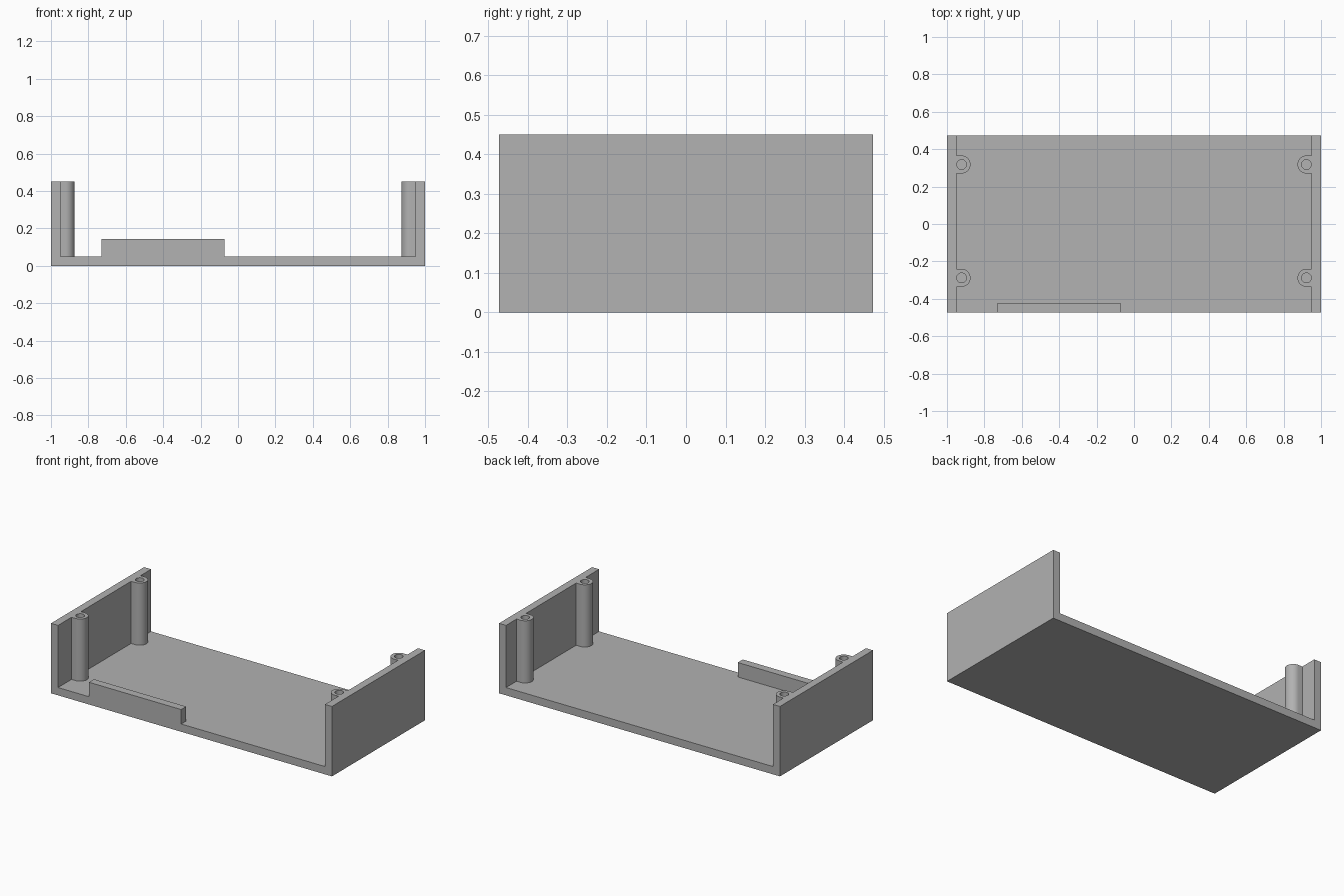
import bpy
import bmesh
from math import pi, cos, sin, radians

old = bpy.data.objects.get("Cube")
if old:
    bpy.data.objects.remove(old, do_unlink=True)

DEPTH = 0.473      # half depth
HEIGHT = 0.45
WALL = 0.05
BOSS_X, BOSS_R, HOLE_R = 0.922, 0.048, 0.026
BOSS_Y = (0.318, -0.288)

grey = bpy.data.materials.new("plain grey")
grey.use_nodes = True
colour = (0.445, 0.445, 0.445, 1)
grey.diffuse_color = colour
grey.node_tree.nodes["Principled BSDF"].inputs["Base Color"].default_value = colour


def prism(name, points, offset):
    """Extrude a closed outline of 3D points along an offset."""
    bm = bmesh.new()
    face = bm.faces.new([bm.verts.new(p) for p in points])
    made = bmesh.ops.extrude_face_region(bm, geom=[face])["geom"]
    verts = [g for g in made if isinstance(g, bmesh.types.BMVert)]
    bmesh.ops.translate(bm, verts=verts, vec=offset)
    bmesh.ops.recalc_face_normals(bm, faces=bm.faces)
    mesh = bpy.data.meshes.new(name)
    bm.to_mesh(mesh)
    bm.free()
    obj = bpy.data.objects.new(name, mesh)
    bpy.context.collection.objects.link(obj)
    mesh.materials.append(grey)
    return obj


def combine(target, tool, operation):
    """Apply a boolean and discard the tool."""
    mod = target.modifiers.new(operation.lower(), "BOOLEAN")
    mod.operation = operation
    mod.solver = "EXACT"
    mod.object = tool
    bpy.context.view_layer.objects.active = target
    bpy.ops.object.modifier_apply(modifier=mod.name)
    bpy.data.objects.remove(tool, do_unlink=True)


# Floor and two end walls as one channel section
inner = 1 - WALL
section = [(-1, 0), (1, 0), (1, HEIGHT), (inner, HEIGHT), (inner, WALL),
           (-inner, WALL), (-inner, HEIGHT), (-1, HEIGHT)]
tray = prism("open_tray", [(x, -DEPTH, z) for x, z in section], (0, 2 * DEPTH, 0))

# Low lip on the front edge
x0, x1, y0, y1 = -0.73, -0.073, -DEPTH, -0.422
lip = prism("front_lip", [(x0, y0, 0.02), (x1, y0, 0.02), (x1, y1, 0.02), (x0, y1, 0.02)],
            (0, 0, 0.143 - 0.02))
combine(tray, lip, "UNION")

# Rounded screw posts joined to the end walls
for side in (-1, 1):
    for y in BOSS_Y:
        arc = [-pi / 2 + pi * i / 20 for i in range(21)]
        outline = [(side * (BOSS_X - BOSS_R * cos(a)), y + BOSS_R * sin(a), 0.02) for a in arc]
        outline += [(side * 0.98, y + BOSS_R, 0.02), (side * 0.98, y - BOSS_R, 0.02)]
        combine(tray, prism("screw_post", outline, (0, 0, HEIGHT - 0.02)), "UNION")

# Screw holes down to the floor
for side in (-1, 1):
    for y in BOSS_Y:
        ring = [2 * pi * i / 32 for i in range(32)]
        circle = [(side * BOSS_X + HOLE_R * cos(a), y + HOLE_R * sin(a), WALL) for a in ring]
        cutter = prism("hole_cutter", circle, (0, 0, HEIGHT))
        cutter.hide_render = True
        combine(tray, cutter, "DIFFERENCE")

# Merge flat regions and shade the round posts smoothly
bm = bmesh.new()
bm.from_mesh(tray.data)
bmesh.ops.remove_doubles(bm, verts=bm.verts, dist=0.0001)
bmesh.ops.dissolve_limit(bm, angle_limit=radians(1), verts=bm.verts, edges=bm.edges)
bm.to_mesh(tray.data)
bm.free()
bpy.ops.object.select_all(action="DESELECT")
tray.select_set(True)
bpy.context.view_layer.objects.active = tray
bpy.ops.object.shade_smooth_by_angle(angle=radians(30))
